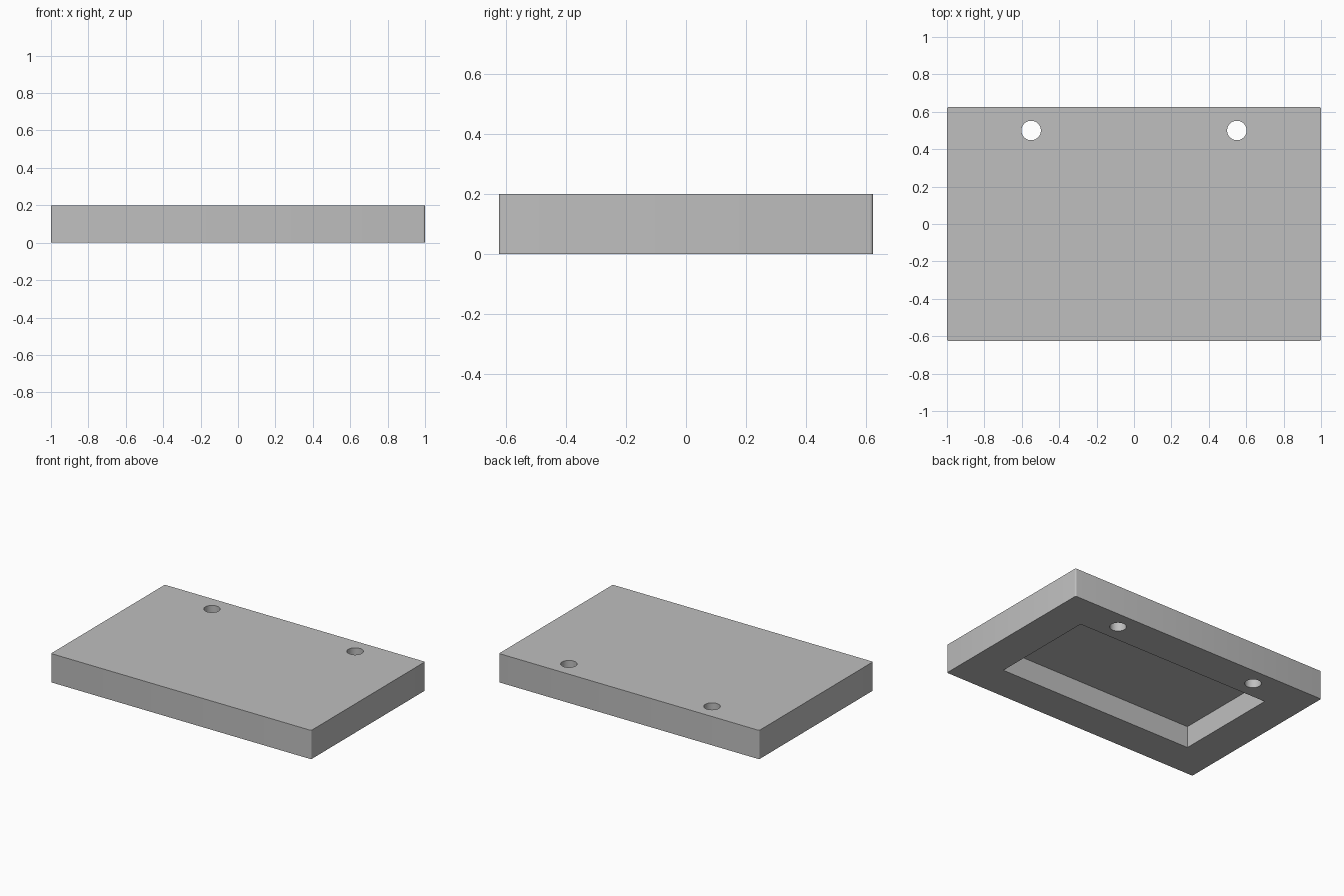
import bpy, bmesh

if "Cube" in bpy.data.objects:
    bpy.data.objects.remove(bpy.data.objects["Cube"])

grey = bpy.data.materials.new("light grey")
grey.diffuse_color = (0.52, 0.52, 0.52, 1)
grey.use_nodes = True
grey.node_tree.nodes["Principled BSDF"].inputs["Base Color"].default_value = grey.diffuse_color


def box(name, size, z):
    bpy.ops.mesh.primitive_cube_add(size=1, location=(0, 0, z))
    ob = bpy.context.object
    ob.name = name
    ob.scale = size
    bpy.ops.object.transform_apply(location=True, rotation=False, scale=True)
    ob.data.materials.append(grey)
    return ob


# Plate with slightly rounded upright corners
plate = box("plate", (2, 1.25, 0.2), 0.1)
bm = bmesh.new()
bm.from_mesh(plate.data)
upright = [e for e in bm.edges if abs(e.verts[0].co.z - e.verts[1].co.z) > 0.1]
bmesh.ops.bevel(bm, geom=upright, offset=0.01, segments=4, profile=0.5, affect='EDGES')
bm.to_mesh(plate.data)
bm.free()

# Rectangular pocket in the underside, 0.15 deep
cutters = [box("pocket_cutter", (1.5, 0.75, 0.3), 0)]

# Two round through holes near the back edge
for side, x in (("left", -0.55), ("right", 0.55)):
    bpy.ops.mesh.primitive_cylinder_add(vertices=48, radius=0.052, depth=0.6,
                                        location=(x, 0.5, 0.1))
    hole = bpy.context.object
    hole.name = side + "_hole_cutter"
    hole.data.materials.append(grey)
    cutters.append(hole)

# Cut the plate, then remove the helpers
for cutter in cutters:
    cutter.hide_render = True
    mod = plate.modifiers.new("cut", 'BOOLEAN')
    mod.operation = 'DIFFERENCE'
    mod.solver = 'EXACT'
    mod.object = cutter
    bpy.context.view_layer.objects.active = plate
    bpy.ops.object.modifier_apply(modifier=mod.name)
for cutter in cutters:
    bpy.data.objects.remove(cutter)

# Smooth the hole walls and rounded corners, keep the edges sharp
bpy.ops.object.select_all(action='DESELECT')
plate.select_set(True)
bpy.context.view_layer.objects.active = plate
bpy.ops.object.shade_smooth_by_angle(angle=0.52)
